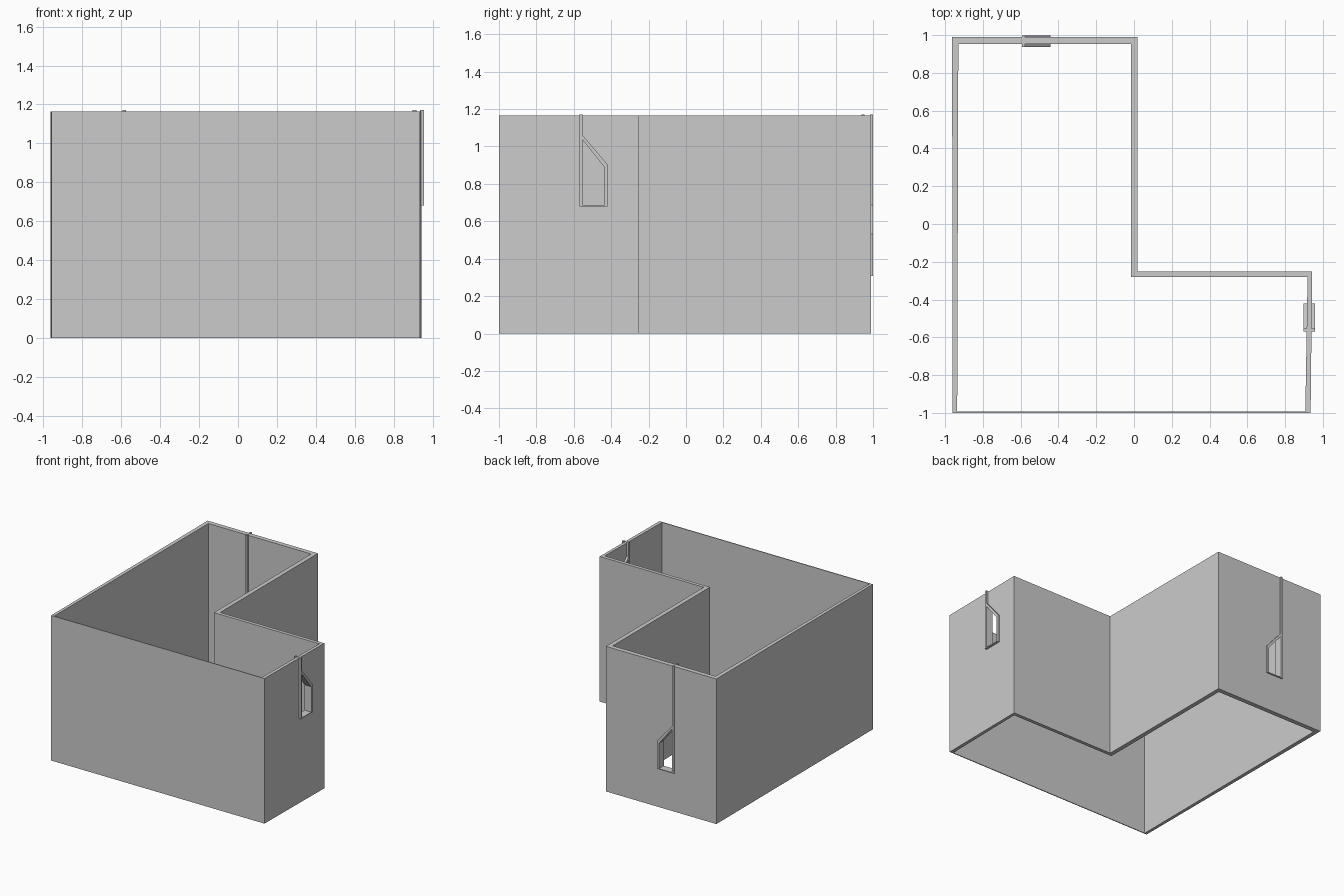
import bpy, bmesh
from mathutils import Vector

if "Cube" in bpy.data.objects:
    bpy.data.objects.remove(bpy.data.objects["Cube"])

H = 1.165


def make_object(name, bm):
    bmesh.ops.recalc_face_normals(bm, faces=bm.faces)
    mesh = bpy.data.meshes.new(name)
    bm.to_mesh(mesh)
    bm.free()
    obj = bpy.data.objects.new(name, mesh)
    bpy.context.collection.objects.link(obj)
    return obj


def prism(bm, points, place, d0, d1):
    """Extrude a (u, z) outline between two depths; place maps (u, depth, z) to world."""
    a = [bm.verts.new(place(u, d0, z)) for u, z in points]
    b = [bm.verts.new(place(u, d1, z)) for u, z in points]
    bm.faces.new(a)
    bm.faces.new(b[::-1])
    n = len(points)
    for i in range(n):
        j = (i + 1) % n
        bm.faces.new((a[i], b[i], b[j], a[j]))


# L-shaped wall ring, open at top and bottom
outer = [(-0.96, -1), (0.935, -1), (0.943, -0.252), (0.018, -0.252), (0.018, 0.99), (-0.963, 0.99)]
inner = [(-0.936, -0.993), (0.907, -0.993), (0.919, -0.28), (-0.017, -0.28), (-0.017, 0.953), (-0.93, 0.953)]
bm = bmesh.new()
rings = [[bm.verts.new((x, y, z)) for x, y in loop]
         for loop, z in ((outer, 0), (outer, H), (inner, H), (inner, 0))]
for r in range(4):
    p, q = rings[r], rings[(r + 1) % 4]
    for i in range(6):
        j = (i + 1) % 6
        bm.faces.new((p[i], p[j], q[j], q[i]))
walls = make_object("walls", bm)

# Frame bars and opening, measured from the lower corner beside the long post
opening = [(0.017, 0.006), (0.133, 0.006), (0.133, 0.21), (0.017, 0.355)]
corner_post = [(0.133, 0), (0.15, 0), (0.15, 0.225), (0.133, 0.21)]
slope = [(0.017, 0.355), (0.133, 0.21), (0.15, 0.225), (0.017, 0.38)]
sill = [(0.017, 0), (0.133, 0), (0.133, 0.006), (0.017, 0.006)]


def window(name, place, bottom, layers):
    # Cut the hole through the wall
    bm = bmesh.new()
    prism(bm, opening, place, layers[0][0] - 0.03, layers[1][1] + 0.03)
    cutter = make_object(name + "_cutter", bm)
    cutter.hide_render = True
    mod = walls.modifiers.new(name, 'BOOLEAN')
    mod.object = cutter
    mod.operation = 'DIFFERENCE'
    mod.solver = 'EXACT'
    bpy.context.view_layer.objects.active = walls
    bpy.ops.object.modifier_apply(modifier=name)
    bpy.data.objects.remove(cutter)
    # Trim on the inner and outer wall faces
    top = 1.171 - bottom
    long_post = [(0, 0), (0.017, 0), (0.017, top), (0, top)]
    bm = bmesh.new()
    for d0, d1 in layers:
        for bar in (long_post, corner_post, slope, sill):
            prism(bm, bar, place, d0, d1)
    make_object(name, bm)


window("right_window_frame", lambda u, d, z: Vector((d, -0.57 + u, 0.68 + z)),
       0.68, ((0.898, 0.918), (0.936, 0.957)))
window("back_window_frame", lambda u, d, z: Vector((-0.593 + u, d, 0.308 + z)),
       0.308, ((0.938, 0.955), (0.984, 0.999)))
